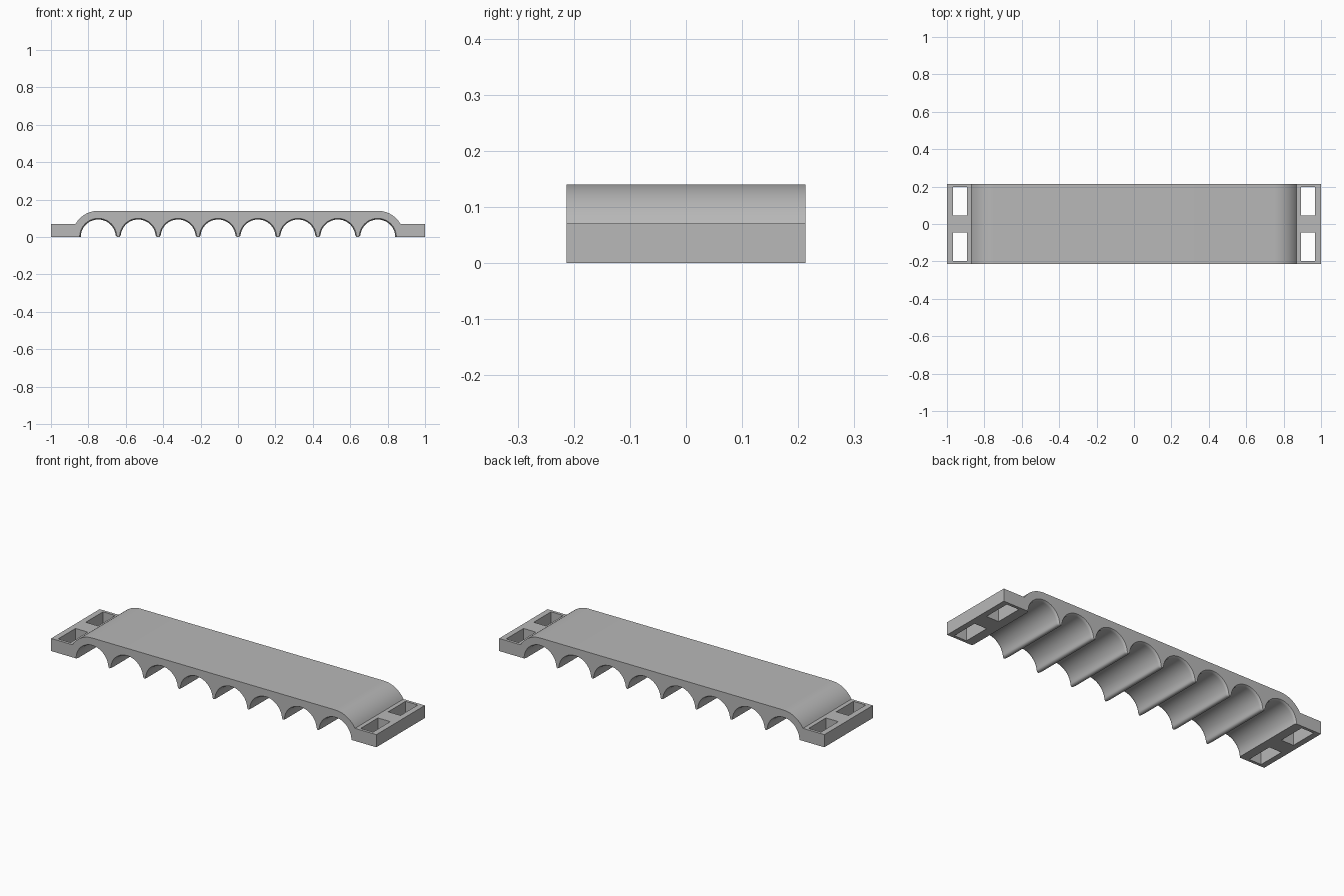
import bpy, bmesh
from math import sin, cos, pi, radians

cube = bpy.data.objects.get("Cube")
if cube:
    bpy.data.objects.remove(cube, do_unlink=True)

PITCH, COUNT = 0.2135, 8
HALF_Y, HEIGHT, PLATE = 0.213, 0.14, 0.07
LAST = PITCH * (COUNT - 1) / 2          # centre of the outermost arch
ARC = 28                                # segments per arch

mat = bpy.data.materials.new("light_grey")
mat.use_nodes = True
grey = (0.48, 0.48, 0.48, 1)
mat.diffuse_color = grey
mat.node_tree.nodes["Principled BSDF"].inputs["Base Color"].default_value = grey


def section(radius):
    """Closed outline of the clamp in x and z for one arch radius."""
    pts = [(-1, 0)]
    # Arches with rounded tips between them
    for k in range(COUNT):
        cx = -LAST + k * PITCH
        first = 0 if k == 0 else radians(6)
        last = pi if k == COUNT - 1 else pi - radians(6)
        for i in range(ARC + 1):
            a = first + (last - first) * i / ARC
            pts.append((cx - radius * cos(a), radius * sin(a)))
        if k < COUNT - 1:
            mid, w = cx + PITCH / 2, PITCH / 2 - radius
            for i in range(1, 6):
                a = pi * i / 6
                pts.append((mid - w * cos(a), 0.01 * (1 - sin(a))))
    # End plates and curved shoulders
    pts += [(1, 0), (1, PLATE)]
    shoulder = [radians(30 + 5 * i) for i in range(13)]
    pts += [(LAST + HEIGHT * cos(a), HEIGHT * sin(a)) for a in shoulder]
    pts += [(-LAST - HEIGHT * cos(a), HEIGHT * sin(a)) for a in reversed(shoulder)]
    pts.append((-1, PLATE))
    return pts


# Clamp body: sections joined along y, the arches flared at both mouths
flare = [(0, 0.0995), (0.006, 0.0955), (0.015, 0.0935)]
stations = [(-HALF_Y + d, r) for d, r in flare]
stations += [(HALF_Y - d, r) for d, r in reversed(flare)]
bm = bmesh.new()
rings = [[bm.verts.new((x, y, z)) for x, z in section(r)] for y, r in stations]
n = len(rings[0])
for a, b in zip(rings, rings[1:]):
    for i in range(n):
        j = (i + 1) % n
        bm.faces.new((a[i], a[j], b[j], b[i]))
bm.faces.new(rings[0])
bm.faces.new(rings[-1])
bmesh.ops.recalc_face_normals(bm, faces=bm.faces)
mesh = bpy.data.meshes.new("clamp_body")
bm.to_mesh(mesh)
bm.free()
mesh.materials.append(mat)
body = bpy.data.objects.new("clamp_body", mesh)
bpy.context.collection.objects.link(body)

# Strap slots: two through each end plate
bm = bmesh.new()
for sx in (-1, 1):
    for sy in (-1, 1):
        made = bmesh.ops.create_cube(bm, size=1)["verts"]
        bmesh.ops.scale(bm, verts=made, vec=(0.076, 0.152, 0.3))
        bmesh.ops.translate(bm, verts=made, vec=(sx * 0.93, sy * 0.121, PLATE / 2))
mesh = bpy.data.meshes.new("slot_cutter")
bm.to_mesh(mesh)
bm.free()
mesh.materials.append(mat)
cutter = bpy.data.objects.new("slot_cutter", mesh)
bpy.context.collection.objects.link(cutter)
cutter.hide_render = True

cut = body.modifiers.new("slots", "BOOLEAN")
cut.operation = "DIFFERENCE"
cut.solver = "EXACT"
cut.object = cutter
bpy.ops.object.select_all(action="DESELECT")
bpy.context.view_layer.objects.active = body
body.select_set(True)
bpy.ops.object.modifier_apply(modifier=cut.name)
bpy.data.objects.remove(cutter, do_unlink=True)
bpy.ops.object.shade_smooth_by_angle(angle=radians(30))
